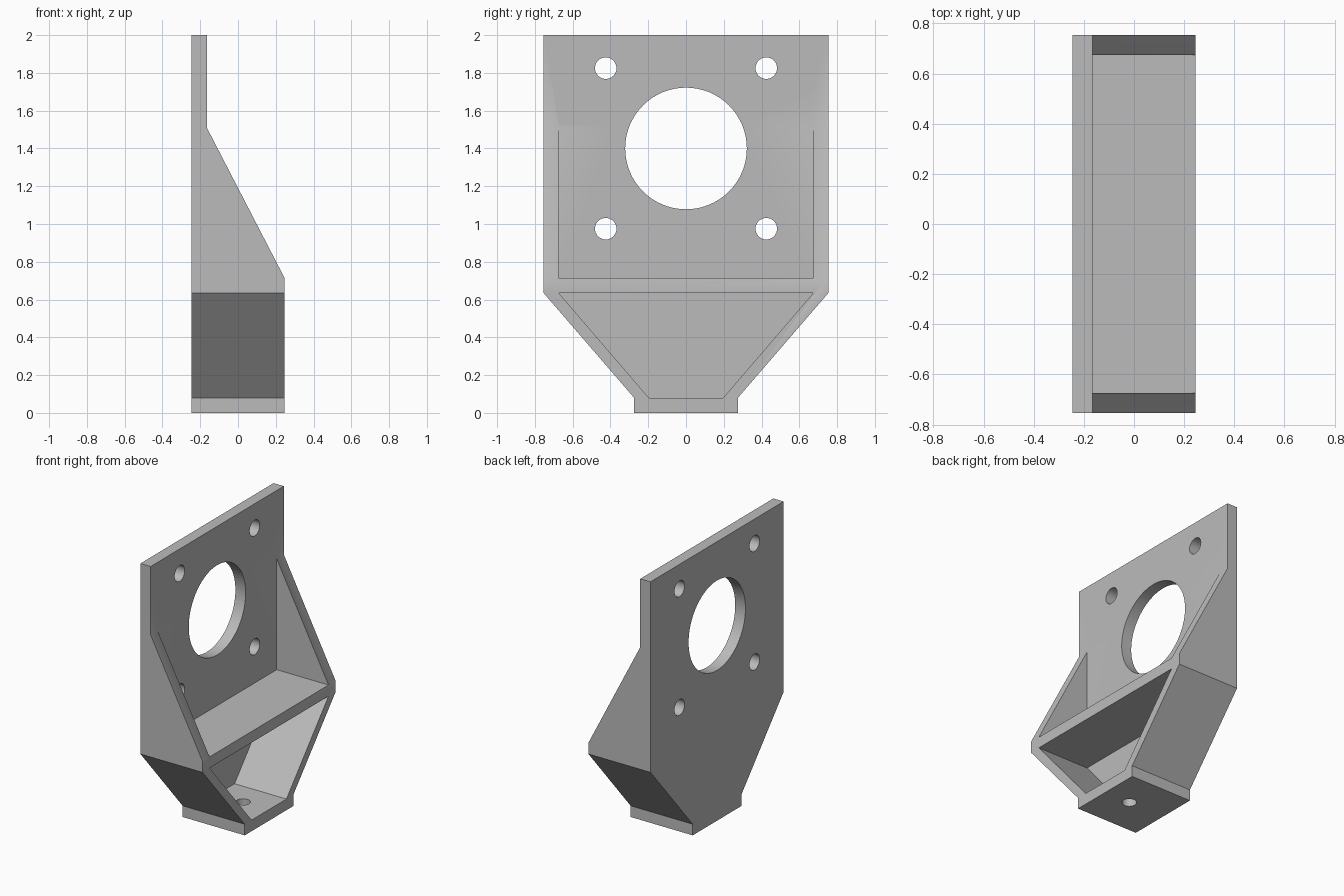
import bpy, bmesh, math
from mathutils import Matrix, Vector

if "Cube" in bpy.data.objects:
    bpy.data.objects.remove(bpy.data.objects["Cube"])

# Main dimensions
X0, X1 = -0.246, 0.246      # rear and open side of the bracket
PLATE = -0.165              # inner face of the mounting plate
W, WALL = 0.754, 0.08       # half width, wall thickness
FOOT = 0.275                # half width of the foot
SHELF_LOW, SHELF_TOP = 0.635, 0.715
RAKE_TOP = 1.51             # where the raked cheeks meet the plate
OVER = 0.2                  # cutter overshoot

grey = bpy.data.materials.new("plain_grey")
grey.use_nodes = True
colour = (0.5, 0.5, 0.5, 1)
grey.diffuse_color = colour
grey.node_tree.nodes["Principled BSDF"].inputs["Base Color"].default_value = colour


def finish(name, bm):
    bmesh.ops.recalc_face_normals(bm, faces=bm.faces[:])
    mesh = bpy.data.meshes.new(name)
    bm.to_mesh(mesh)
    bm.free()
    mesh.materials.append(grey)
    obj = bpy.data.objects.new(name, mesh)
    bpy.context.collection.objects.link(obj)
    return obj


def prism(name, points, start, end, axis):
    """Extrude a profile along x (points are y, z) or y (points are x, z)."""
    bm = bmesh.new()
    place = (lambda a, b: (start, a, b)) if axis == "x" else (lambda a, b: (a, start, b))
    face = bm.faces.new([bm.verts.new(place(a, b)) for a, b in points])
    new = bmesh.ops.extrude_face_region(bm, geom=[face])["geom"]
    move = Vector((end - start, 0, 0) if axis == "x" else (0, end - start, 0))
    bmesh.ops.translate(bm, vec=move, verts=[v for v in new if isinstance(v, bmesh.types.BMVert)])
    return finish(name, bm)


def drill(name, radius, depth, centre, axis, sides=32):
    bm = bmesh.new()
    turn = Matrix.Rotation(math.pi / 2, 4, "Y") if axis == "x" else Matrix.Identity(4)
    bmesh.ops.create_cone(bm, cap_ends=True, segments=sides, radius1=radius, radius2=radius,
                          depth=depth, matrix=Matrix.Translation(centre) @ turn)
    return finish(name, bm)


def mirrored(half):
    return half + [(-y, z) for y, z in reversed(half)]


# Solid body: plate outline tapering to the foot
bracket = prism("motor_bracket",
                mirrored([(FOOT, 0), (FOOT, WALL), (W, SHELF_LOW), (W, 2)]), X0, X1, "x")

cutters = [
    # Raked front of the cheeks
    prism("rake_cutter", [(PLATE, 2 + OVER), (PLATE, RAKE_TOP), (X1, SHELF_TOP),
                          (X1 + OVER, SHELF_TOP), (X1 + OVER, 2 + OVER)],
          -W - OVER, W + OVER, "y"),
    # Space between the cheeks above the shelf
    prism("upper_cutter", mirrored([(W - WALL, SHELF_TOP), (W - WALL, RAKE_TOP + OVER)]),
          PLATE, X1 + OVER, "x"),
    # Tapered pocket below the shelf
    prism("pocket_cutter", mirrored([(0.197, WALL), (W - WALL, SHELF_LOW)]),
          PLATE, X1 + OVER, "x"),
    # Central bore and hole in the foot
    drill("bore_cutter", 0.322, 0.3, (X0, 0, 1.4), "x", 64),
    drill("foot_cutter", 0.048, 0.2, (0.04, 0, 0.04), "z"),
]
# Four bolt holes
for y in (-0.425, 0.425):
    for z in (0.975, 1.825):
        cutters.append(drill("bolt_cutter", 0.057, 0.3, (X0, y, z), "x"))

bpy.ops.object.select_all(action="DESELECT")
bracket.select_set(True)
bpy.context.view_layer.objects.active = bracket
for cutter in cutters:
    cutter.hide_render = True
    mod = bracket.modifiers.new("cut", "BOOLEAN")
    mod.operation, mod.solver, mod.object = "DIFFERENCE", "EXACT", cutter
    bpy.ops.object.modifier_apply(modifier=mod.name)
    bpy.data.objects.remove(cutter)

bpy.ops.object.shade_smooth_by_angle(angle=math.radians(30))
